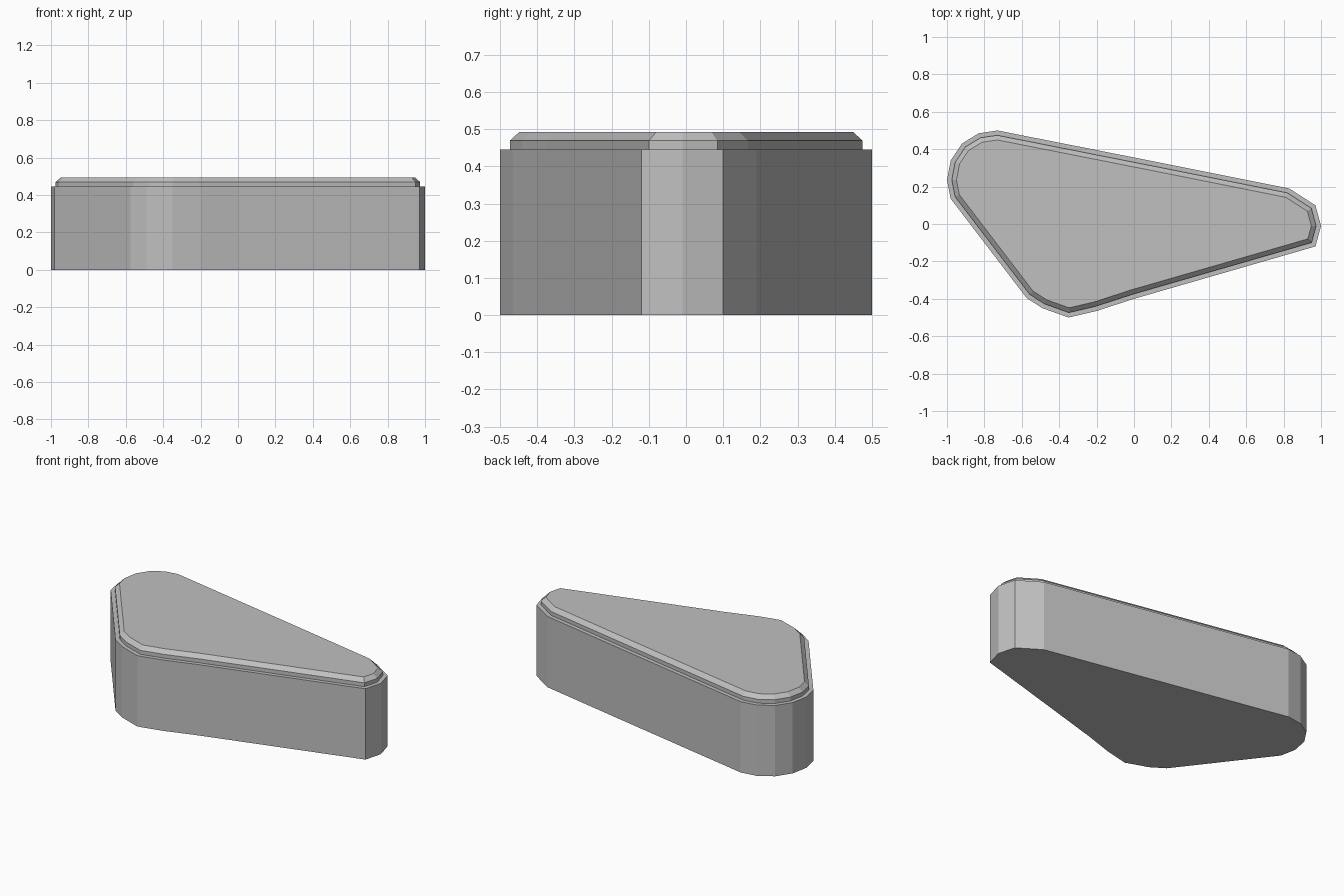
import bpy
import bmesh

cube = bpy.data.objects.get("Cube")
if cube:
    bpy.data.objects.remove(cube, do_unlink=True)

# Single grey material
grey = bpy.data.materials.new("mid_grey")
grey.use_nodes = True
grey.diffuse_color = (0.53, 0.53, 0.53, 1)
grey.node_tree.nodes["Principled BSDF"].inputs["Base Color"].default_value = grey.diffuse_color

# Rounded triangular outline, counter-clockwise from the narrow end
OUTLINE = [
    (0.97, -0.12), (1.0, -0.01), (0.97, 0.1), (0.83, 0.19),
    (0.13, 0.33), (-0.73, 0.5), (-0.83, 0.485), (-0.92, 0.43),
    (-0.98, 0.34), (-1.0, 0.235), (-0.98, 0.135), (-0.575, -0.395),
    (-0.49, -0.45), (-0.35, -0.5), (-0.2, -0.465), (0.0, -0.4),
]
BODY_HEIGHT, LIP, STEP, CHAMFER = 0.445, 0.025, 0.024, 0.024


def extrude_up(bm, face, height):
    """Extrude a face straight up and return its new cap."""
    geom = bmesh.ops.extrude_face_region(bm, geom=[face])["geom"]
    cap = next(g for g in geom if isinstance(g, bmesh.types.BMFace))
    for v in cap.verts:
        v.co.z += height
    return cap


def inset(bm, face, width, rise=0.0):
    """Inset a cap evenly, optionally raising it into a chamfer."""
    bmesh.ops.inset_region(bm, faces=[face], thickness=width,
                           use_even_offset=True, use_boundary=True)
    for v in face.verts:
        v.co.z += rise


bm = bmesh.new()
base = bm.faces.new([bm.verts.new((x, y, 0)) for x, y in OUTLINE])

# Tall body, flat ledge, raised lid and chamfered rim
cap = extrude_up(bm, base, BODY_HEIGHT)
bmesh.ops.recalc_face_normals(bm, faces=bm.faces[:])
inset(bm, cap, LIP)
cap = extrude_up(bm, cap, STEP)
inset(bm, cap, LIP, CHAMFER)
bmesh.ops.recalc_face_normals(bm, faces=bm.faces[:])

mesh = bpy.data.meshes.new("stepped_block")
bm.to_mesh(mesh)
bm.free()
mesh.materials.append(grey)
block = bpy.data.objects.new("stepped_block", mesh)
bpy.context.collection.objects.link(block)
